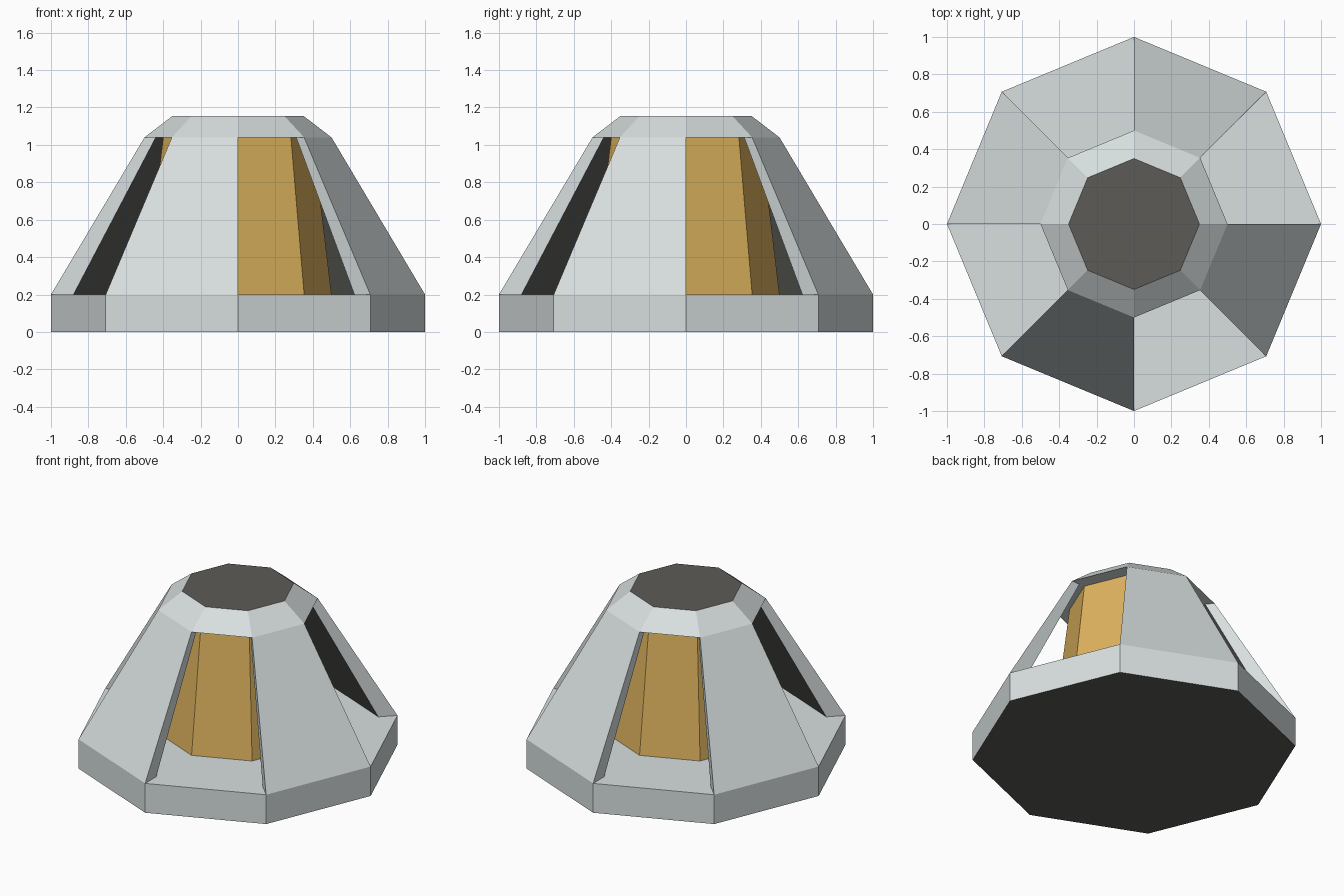
import bpy, bmesh, math

if "Cube" in bpy.data.objects:
    bpy.data.objects.remove(bpy.data.objects["Cube"])


def srgb(r, g, b):
    lin = lambda c: c / 12.92 if c <= 0.04045 else ((c + 0.055) / 1.055) ** 2.4
    return tuple(lin(c / 255) for c in (r, g, b)) + (1.0,)


def material(name, *rgb):
    m = bpy.data.materials.new(name)
    m.diffuse_color = srgb(*rgb)
    m.use_nodes = True
    m.node_tree.nodes["Principled BSDF"].inputs["Base Color"].default_value = m.diffuse_color
    return m


GREY = material("light_grey", 216, 223, 223)
DARK = material("charcoal", 92, 91, 86)
GOLD = material("gold", 222, 179, 94)
SIDES = 8


def at(r, z, k):
    a = math.tau * k / SIDES
    return (r * math.cos(a), r * math.sin(a), z)


def finish(name, bm, mats):
    me = bpy.data.meshes.new(name)
    bm.to_mesh(me)
    bm.free()
    for m in mats:
        me.materials.append(m)
    ob = bpy.data.objects.new(name, me)
    bpy.context.collection.objects.link(ob)
    return ob


def frustum(name, r0, z0, r1, z1, mats, bottom=None, top=None):
    """Eight-sided frustum; bottom/top give the end's material index, None leaves it open."""
    bm = bmesh.new()
    lo = [bm.verts.new(at(r0, z0, k)) for k in range(SIDES)]
    hi = [bm.verts.new(at(r1, z1, k)) for k in range(SIDES)]
    for k in range(SIDES):
        j = (k + 1) % SIDES
        bm.faces.new((lo[k], lo[j], hi[j], hi[k]))
    if bottom is not None:
        bm.faces.new(lo[::-1]).material_index = bottom
    if top is not None:
        bm.faces.new(hi).material_index = top
    return finish(name, bm, mats)


def panel(name, k):
    """Sloping wall over one octagon side, charcoal on the inside."""
    bm = bmesh.new()
    section = [(1.0, 0.2), (0.5, 1.04), (0.44, 1.04), (0.88, 0.2)]
    a = [bm.verts.new(at(r, z, k)) for r, z in section]
    b = [bm.verts.new(at(r, z, k + 1)) for r, z in section]
    bm.faces.new((a[0], b[0], b[1], a[1]))                     # outer
    bm.faces.new((a[3], a[2], b[2], b[3])).material_index = 1  # inner
    bm.faces.new(a)                                            # side edges
    bm.faces.new(b[::-1])
    return finish(name, bm, [GREY, DARK])


# Base slab with charcoal underside
frustum("base", 1.0, 0.0, 1.0, 0.2, [GREY, DARK], bottom=1, top=0)
# Golden core between base and cap
frustum("core", 0.5, 0.2, 0.4, 1.04, [GOLD])
# Bevelled cap with charcoal top
frustum("cap", 0.5, 1.04, 0.35, 1.155, [GREY, DARK], bottom=0, top=1)
# Walls on every other side
for k in range(1, SIDES, 2):
    panel(f"wall_panel_{k // 2 + 1}", k)
